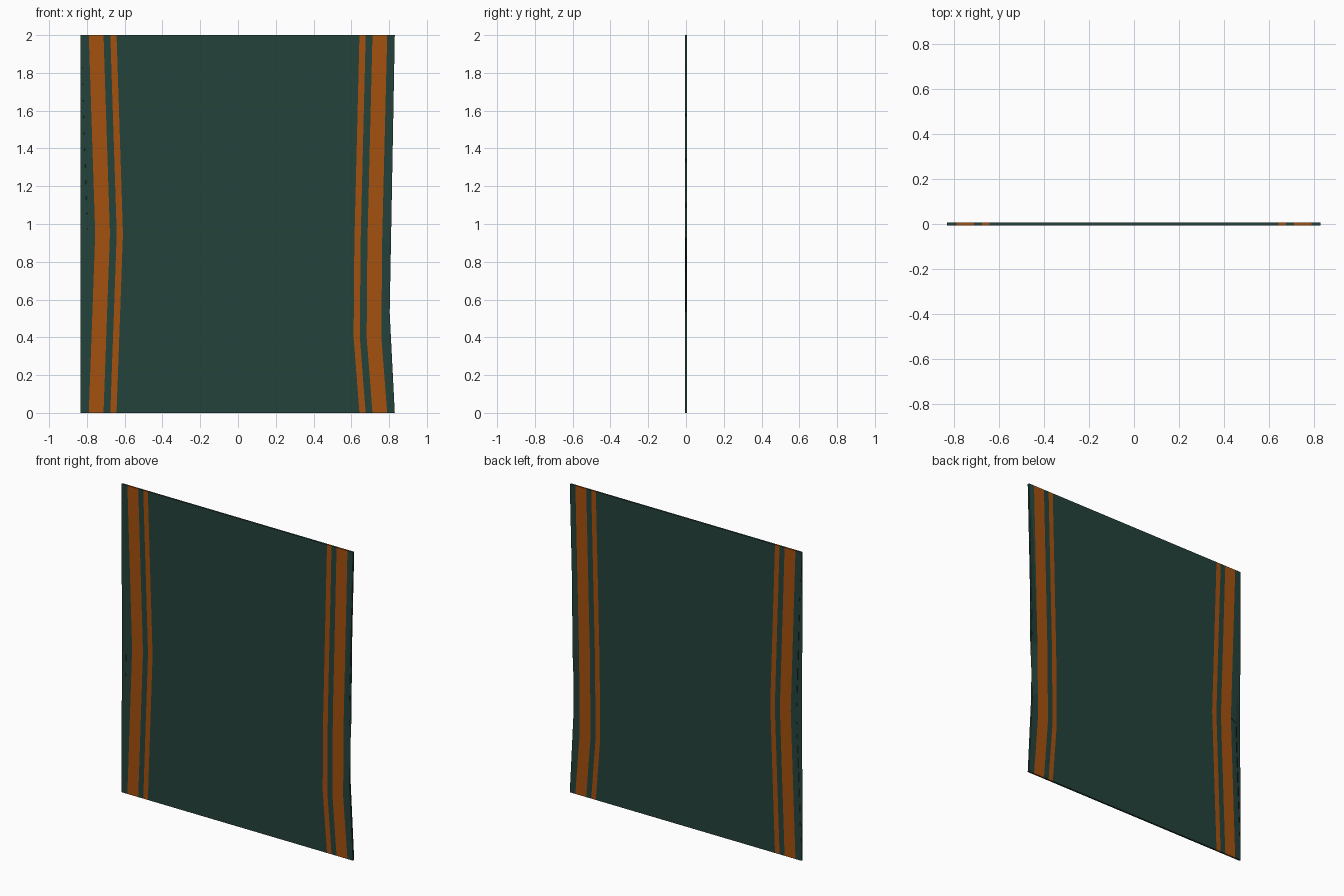
import bpy, bmesh
from mathutils import Vector

if "Cube" in bpy.data.objects:
    bpy.data.objects.remove(bpy.data.objects["Cube"])


def material(name, rgb):
    m = bpy.data.materials.new(name)
    m.diffuse_color = (*rgb, 1)
    m.use_nodes = True
    m.node_tree.nodes["Principled BSDF"].inputs["Base Color"].default_value = m.diffuse_color
    return m


green = material("dark green cloth", (0.018, 0.054, 0.043))
orange = material("burnt orange stripe", (0.376, 0.082, 0.005))

# Torn outline of the cloth (x, z), counter-clockwise seen from the front
OUTLINE = [(-.833, 0), (.83, 0), (.803, .53), (.69, .59), (.603, .677),
           (.675, .835), (.803, .925), (.83, 2), (-.833, 2), (-.825, 1.84),
           (-.582, 1.695), (-.487, 1.355), (-.54, 1.12), (-.625, 1.02),
           (-.797, .94)]

# How far the stripes pull inwards with height (z, inset), per side
WAIST = {-1: [(0, 0), (.95, .034), (2, 0)],
         1: [(0, 0), (.4, .031), (.9, .027), (2, 0)]}
STRIPES = [(.643, .676), (.712, .79)]


def inset(side, z):
    pts = WAIST[side]
    for (z0, a), (z1, b) in zip(pts, pts[1:]):
        if z <= z1:
            return a + (b - a) * (z - z0) / (z1 - z0)
    return 0


bm = bmesh.new()
bm.faces.new([bm.verts.new((x, 0, z)) for x, z in OUTLINE])
bmesh.ops.triangulate(bm, faces=bm.faces[:])


def cut(co, no, keep):
    """Slice only the faces whose centre passes the test."""
    faces = [f for f in bm.faces if keep(f.calc_center_median())]
    geom = set(faces)
    for f in faces:
        geom.update(f.edges)
        geom.update(f.verts)
    bmesh.ops.bisect_plane(bm, geom=list(geom), dist=1e-5,
                           plane_co=co, plane_no=no)


# Split into halves and rows, then slice along each stripe border
cut((0, 0, 0), (1, 0, 0), lambda c: True)
for side, pts in WAIST.items():
    for z, _ in pts[1:-1]:
        cut((0, 0, z), (0, 0, 1), lambda c: c.x * side > 0)
    for (z0, a), (z1, b) in zip(pts, pts[1:]):
        for x in [e for s in STRIPES for e in s]:
            p, q = Vector((side * (x - a), 0, z0)), Vector((side * (x - b), 0, z1))
            d = q - p
            cut(p, (d.z, 0, -d.x),
                lambda c: c.x * side > 0 and z0 < c.z < z1)

# Colour the stripes by distance from the waisted edge
for f in bm.faces:
    c = f.calc_center_median()
    side = 1 if c.x > 0 else -1
    w = abs(c.x) + inset(side, c.z)
    f.material_index = int(any(lo < w < hi for lo, hi in STRIPES))

mesh = bpy.data.meshes.new("torn_banner")
bm.to_mesh(mesh)
bm.free()
mesh.materials.append(green)
mesh.materials.append(orange)
banner = bpy.data.objects.new("torn_banner", mesh)
bpy.context.collection.objects.link(banner)

# Thin cloth thickness
solid = banner.modifiers.new("thickness", 'SOLIDIFY')
solid.thickness = 0.012
solid.offset = 0
